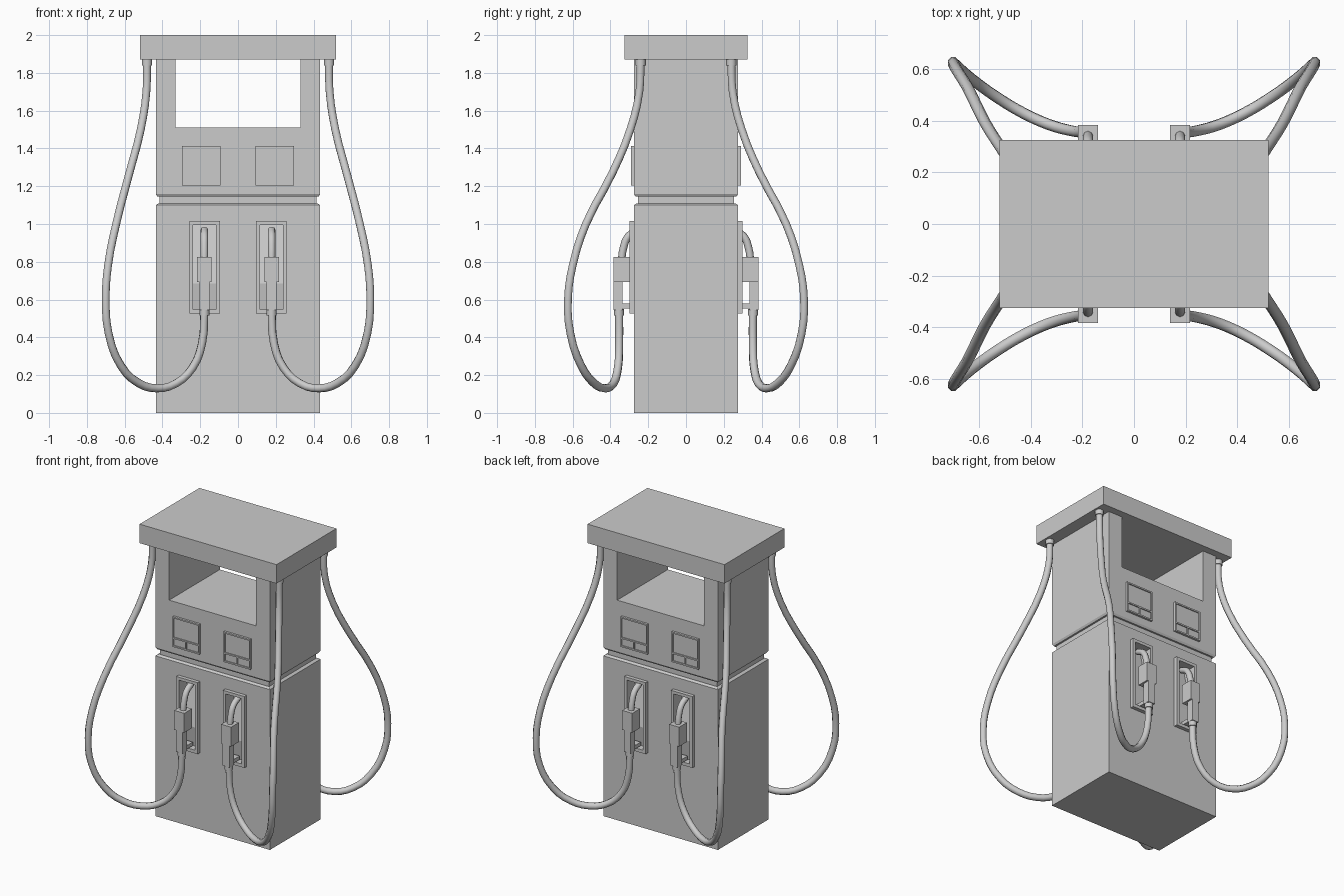
import bpy, bmesh, math

if "Cube" in bpy.data.objects:
    bpy.data.objects.remove(bpy.data.objects["Cube"], do_unlink=True)

grey = bpy.data.materials.new("light_grey")
grey.use_nodes = True
colour = (0.6, 0.6, 0.6, 1)
grey.diffuse_color = colour
grey.node_tree.nodes["Principled BSDF"].inputs["Base Color"].default_value = colour


def finish(name, bm):
    bmesh.ops.recalc_face_normals(bm, faces=bm.faces)
    mesh = bpy.data.meshes.new(name)
    bm.to_mesh(mesh)
    bm.free()
    mesh.materials.append(grey)
    ob = bpy.data.objects.new(name, mesh)
    bpy.context.collection.objects.link(ob)
    return ob


def loft(name, rings):
    """Stack of rectangles, each given as (half x, half y, z)."""
    bm = bmesh.new()
    loops = [[bm.verts.new((sx * w, sy * d, z)) for sx, sy in
              ((-1, -1), (1, -1), (1, 1), (-1, 1))] for w, d, z in rings]
    for a, b in zip(loops, loops[1:]):
        for i in range(4):
            j = (i + 1) % 4
            bm.faces.new((a[i], a[j], b[j], b[i]))
    bm.faces.new(loops[0])
    bm.faces.new(loops[-1])
    return finish(name, bm)


def prism(name, x0, x1, outline):
    """Extrude a (y, z) outline along x."""
    bm = bmesh.new()
    face = bm.faces.new([bm.verts.new((x0, y, z)) for y, z in outline])
    ext = bmesh.ops.extrude_face_region(bm, geom=[face])
    moved = [v for v in ext["geom"] if isinstance(v, bmesh.types.BMVert)]
    bmesh.ops.translate(bm, verts=moved, vec=(x1 - x0, 0, 0))
    return finish(name, bm)


def box(name, x0, x1, y0, y1, z0, z1):
    return prism(name, x0, x1, [(y0, z0), (y1, z0), (y1, z1), (y0, z1)])


def smooth(ob):
    bpy.ops.object.select_all(action='DESELECT')
    ob.select_set(True)
    bpy.context.view_layer.objects.active = ob
    bpy.ops.object.shade_smooth_by_angle(angle=math.radians(50))


def tube(name, points, radius, steps):
    curve = bpy.data.curves.new(name, 'CURVE')
    curve.dimensions = '3D'
    curve.bevel_depth = radius
    curve.bevel_resolution = 2
    curve.resolution_u = steps
    curve.use_fill_caps = True
    spline = curve.splines.new('BEZIER')
    spline.bezier_points.add(len(points) - 1)
    for bp, co in zip(spline.bezier_points, points):
        bp.co = co
        bp.handle_left_type = bp.handle_right_type = 'AUTO'
    ob = bpy.data.objects.new(name, curve)
    bpy.context.collection.objects.link(ob)
    bpy.ops.object.select_all(action='DESELECT')
    ob.select_set(True)
    bpy.context.view_layer.objects.active = ob
    bpy.ops.object.convert(target='MESH')
    ob = bpy.context.view_layer.objects.active
    ob.data.materials.clear()
    ob.data.materials.append(grey)
    smooth(ob)
    return ob


def collar(name, x, y, z0, z1, radius):
    bm = bmesh.new()
    bmesh.ops.create_cone(bm, cap_ends=True, segments=12, radius1=radius,
                          radius2=radius, depth=z1 - z0)
    bmesh.ops.translate(bm, verts=bm.verts, vec=(x, y, (z0 + z1) / 2))
    ob = finish(name, bm)
    smooth(ob)
    return ob


def mirror(ob):
    m = ob.modifiers.new("four_corners", 'MIRROR')
    m.use_axis = (True, True, False)
    m.use_mirror_merge = False


def cut(ob, *cutters):
    bpy.context.view_layer.objects.active = ob
    for c in cutters:
        c.hide_render = True
        m = ob.modifiers.new("cut", 'BOOLEAN')
        m.operation = 'DIFFERENCE'
        m.solver = 'EXACT'
        m.object = c
        bpy.ops.object.modifier_apply(modifier=m.name)


def discard(*obs):
    for ob in obs:
        bpy.data.objects.remove(ob, do_unlink=True)


# Cabinet with a groove round its middle
W, D = 0.435, 0.275
profile = [(0, 0), (0, 1.1), (.012, 1.108), (.02, 1.108), (.02, 1.145),
           (.008, 1.145), (0, 1.158), (0, 1.87)]
cabinet = loft("cabinet", [(W - i, D - i, z) for i, z in profile])
canopy = box("canopy", -.52, .52, -.325, .325, 1.87, 2)

# Open window and nozzle recesses
window = box("window_cutter", -.33, .33, -.5, .5, 1.51, 1.95)
recess = prism("recess_cutter", .116, .238,
               [(-.4, .547), (-.25, .547), (-.27, .685), (-.2, .995), (-.4, .995)])
holder = box("nozzle_holder_frame", .096, .258, -.3, -.272, .525, 1.015)
cut(holder, recess)
mirror(holder)
mirror(recess)
cut(cabinet, window, recess)
discard(window, recess)

# Display panels with a screen and two keys sunk in
display = box("display_panel", .092, .296, -.29, -.27, 1.205, 1.412)
sunk = [box("display_cutter", x0, x1, -.4, -.283, z0, z1) for x0, x1, z0, z1 in
        ((.102, .286, 1.272, 1.402), (.102, .19, 1.215, 1.262), (.198, .286, 1.215, 1.262))]
cut(display, *sunk)
discard(*sunk)
mirror(display)

# Nozzle: block, grip, guard, spout
X = .178
mirror(box("nozzle_block", X - .038, X + .038, -.383, -.3, .692, .825))
mirror(box("nozzle_grip", X - .026, X + .026, -.383, -.335, .545, .695))
mirror(box("nozzle_guard", X - .02, X + .02, -.34, -.265, .553, .578))
mirror(tube("nozzle_spout", [(X, -.342, .8), (X, -.332, .87), (X, -.305, .935),
                             (X, -.25, .968)], .02, 4))

# Hoses hanging from the canopy to the nozzles
path = [(.482, -.24, 1.86), (.485, -.247, 1.7), (.515, -.295, 1.5),
        (.575, -.39, 1.27), (.645, -.53, 1), (.688, -.6, .78), (.7, -.625, .6),
        (.685, -.612, .42), (.62, -.555, .25), (.53, -.49, .16), (.43, -.43, .13),
        (.33, -.385, .155), (.24, -.36, .24), (.19, -.354, .37), (X, -.354, .54)]
mirror(tube("hose", path, .022, 3))
mirror(collar("hose_top_collar", .482, -.24, 1.838, 1.872, .027))
mirror(collar("hose_nozzle_collar", X, -.355, .515, .55, .026))
